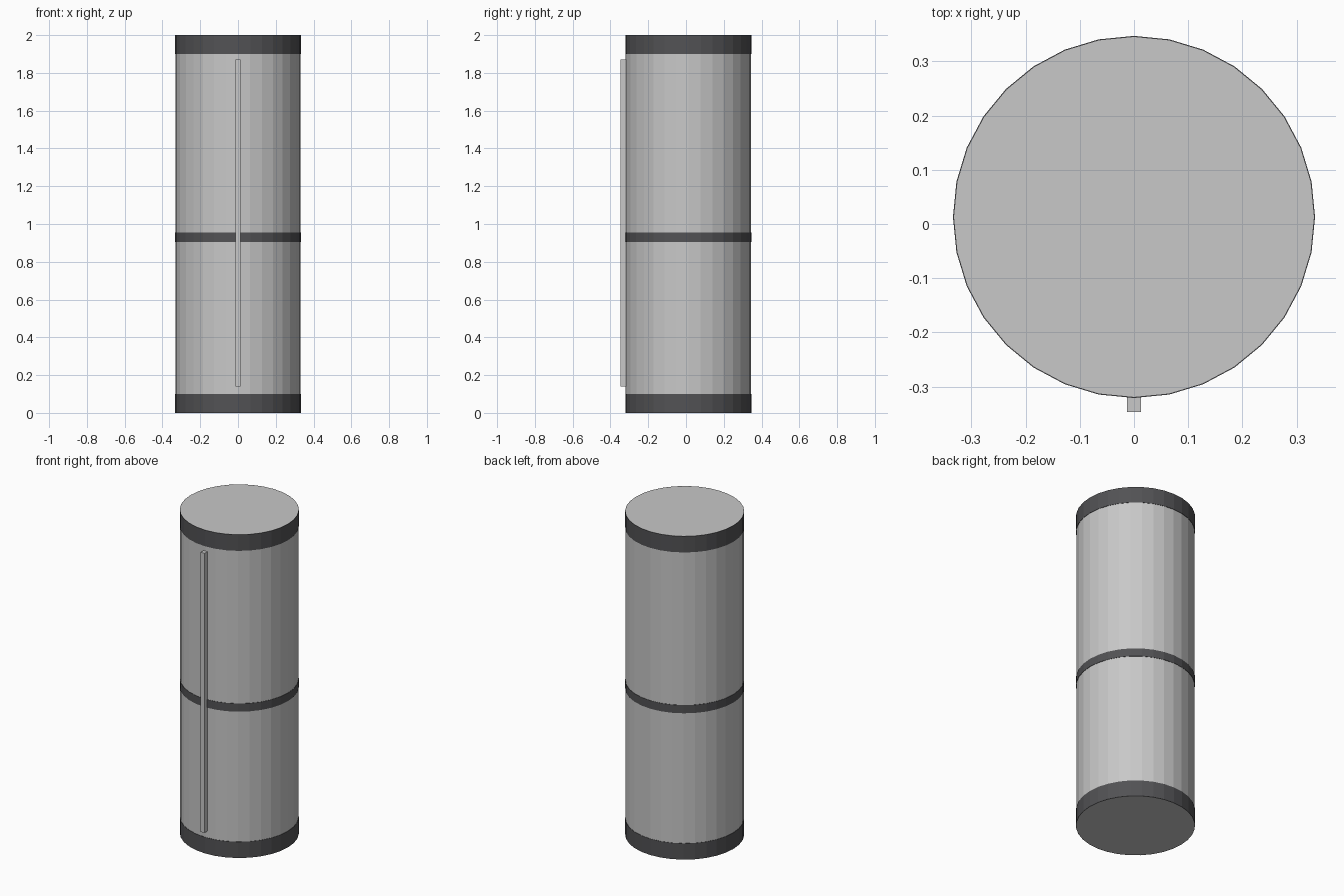
import bpy
import bmesh
import math

old = bpy.data.objects.get("Cube")
if old:
    bpy.data.objects.remove(old, do_unlink=True)

CENTRE_Y = 0.013
SIDES = 32
BODY_R = 0.332
BAND_R = 0.334


def material(name, colour):
    mat = bpy.data.materials.new(name)
    mat.use_nodes = True
    mat.diffuse_color = colour
    mat.node_tree.nodes["Principled BSDF"].inputs["Base Color"].default_value = colour
    return mat


def add_object(name, bm, mat):
    bmesh.ops.recalc_face_normals(bm, faces=bm.faces)
    mesh = bpy.data.meshes.new(name)
    bm.to_mesh(mesh)
    bm.free()
    mesh.materials.append(mat)
    obj = bpy.data.objects.new(name, mesh)
    bpy.context.collection.objects.link(obj)
    return obj


def ring_of_verts(bm, radius, z):
    turn = 2 * math.pi / SIDES
    return [bm.verts.new((radius * math.cos(i * turn),
                          CENTRE_Y + radius * math.sin(i * turn), z))
            for i in range(SIDES)]


def bridge(bm, a, b):
    for i in range(SIDES):
        j = (i + 1) % SIDES
        bm.faces.new((a[i], a[j], b[j], b[i]))


def band(name, low, high, mat):
    # Open collar with a rectangular section, hugging the body
    bm = bmesh.new()
    section = [(BODY_R, low), (BAND_R, low), (BAND_R, high), (BODY_R, high)]
    loops = [ring_of_verts(bm, r, z) for r, z in section]
    for a, b in zip(loops, loops[1:]):
        bridge(bm, a, b)
    return add_object(name, bm, mat)


light_grey = material("light grey", (0.58, 0.58, 0.58, 1))
charcoal = material("charcoal", (0.085, 0.085, 0.09, 1))

# Main cylinder, closed at both ends
bm = bmesh.new()
bottom = ring_of_verts(bm, BODY_R, 0)
top = ring_of_verts(bm, BODY_R, 2)
bridge(bm, bottom, top)
bm.faces.new(bottom)
bm.faces.new(top)
add_object("body", bm, light_grey)

# Dark bands
band("bottom_band", 0, 0.1, charcoal)
band("middle_band", 0.905, 0.955, charcoal)
band("top_band", 1.9, 2, charcoal)

# Thin upright strip on the front
bm = bmesh.new()
bmesh.ops.create_cube(bm, size=1)
bmesh.ops.scale(bm, vec=(0.025, 0.047, 1.73), verts=bm.verts)
bmesh.ops.translate(bm, vec=(0, -0.3235, 1.005), verts=bm.verts)
add_object("front_strip", bm, light_grey)
